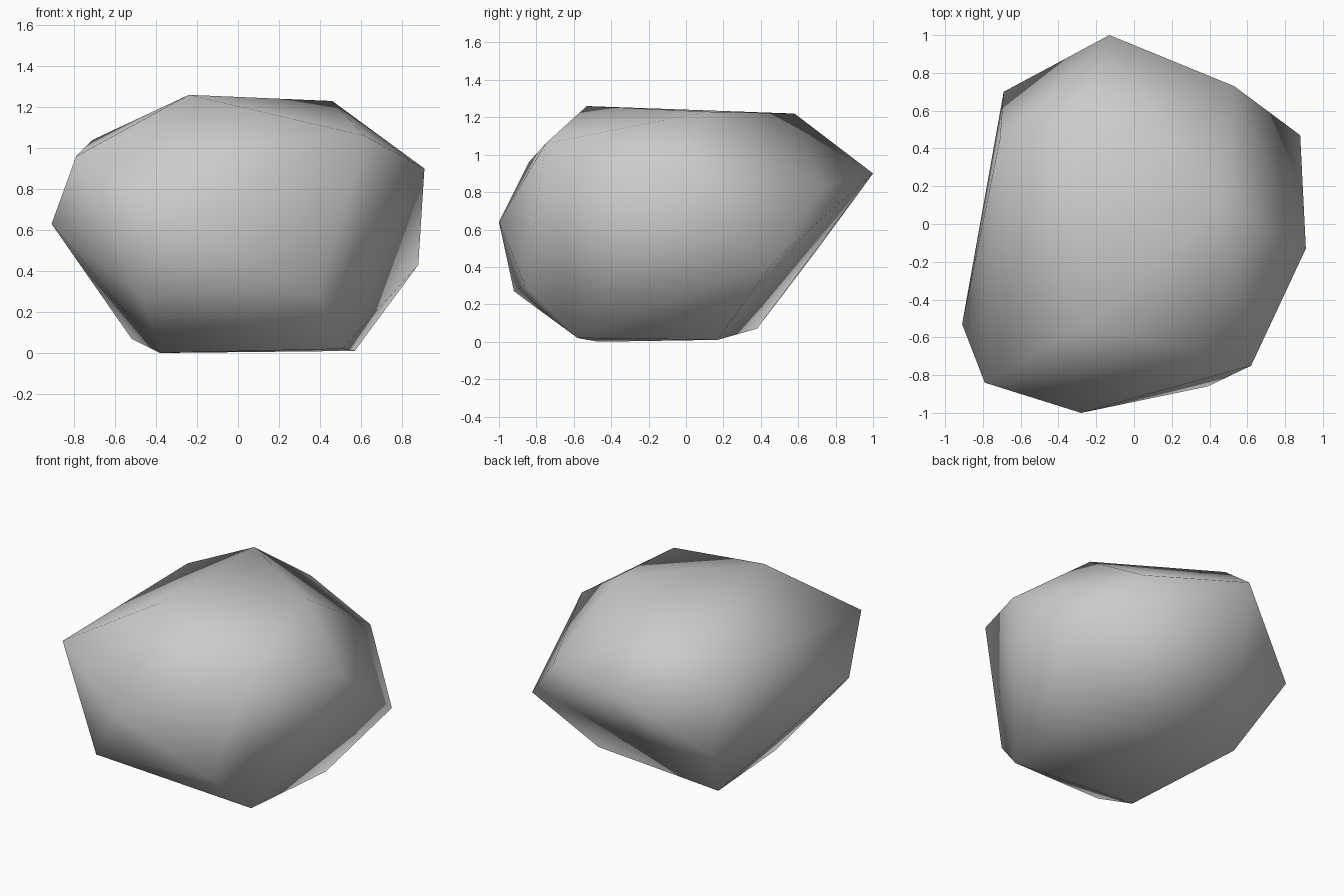
import bpy
import bmesh

default_cube = bpy.data.objects.get("Cube")
if default_cube:
    bpy.data.objects.remove(default_cube, do_unlink=True)


def make_material(name, colour):
    material = bpy.data.materials.new(name)
    material.use_nodes = True
    material.diffuse_color = colour
    shader = next(n for n in material.node_tree.nodes if n.type == "BSDF_PRINCIPLED")
    shader.inputs["Base Color"].default_value = colour
    shader.inputs["Roughness"].default_value = 0.9
    return material


def make_boulder(name, corners, material):
    """Wrap a tight skin around the corner points and shade it smooth."""
    bm = bmesh.new()
    for corner in corners:
        bm.verts.new(corner)
    bmesh.ops.convex_hull(bm, input=list(bm.verts))
    loose = [v for v in bm.verts if not v.link_faces]
    bmesh.ops.delete(bm, geom=loose, context="VERTS")
    bmesh.ops.recalc_face_normals(bm, faces=list(bm.faces))
    for face in bm.faces:
        face.smooth = True

    mesh = bpy.data.meshes.new(name)
    bm.to_mesh(mesh)
    bm.free()
    mesh.materials.append(material)
    boulder = bpy.data.objects.new(name, mesh)
    bpy.context.collection.objects.link(boulder)
    return boulder


# Flat crown of the rock
crown = [(-.24, -.53, 1.26), (-.28, .58, 1.22), (.46, .11, 1.23)]

# Shoulder ring just under the crown
shoulder = [(.62, -.75, 1.06), (.91, -.13, .9), (.53, .73, .83),
            (-.13, 1, .9), (-.71, .45, 1.04), (-.79, -.84, .96)]

# Widest ring around the middle
belly = [(-.28, -1, .64), (-.91, -.53, .63), (-.69, .7, .49), (.88, .47, .43)]

# Undercut front corners and the resting base
undercut = [(.39, -.86, .3), (-.47, -.92, .27)]
base = [(.51, -.58, .02), (.57, .17, .01), (-.52, .38, .07), (-.38, -.47, 0)]

stone = make_material("stone grey", (.6, .6, .6, 1))
make_boulder("boulder", crown + shoulder + belly + undercut + base, stone)
